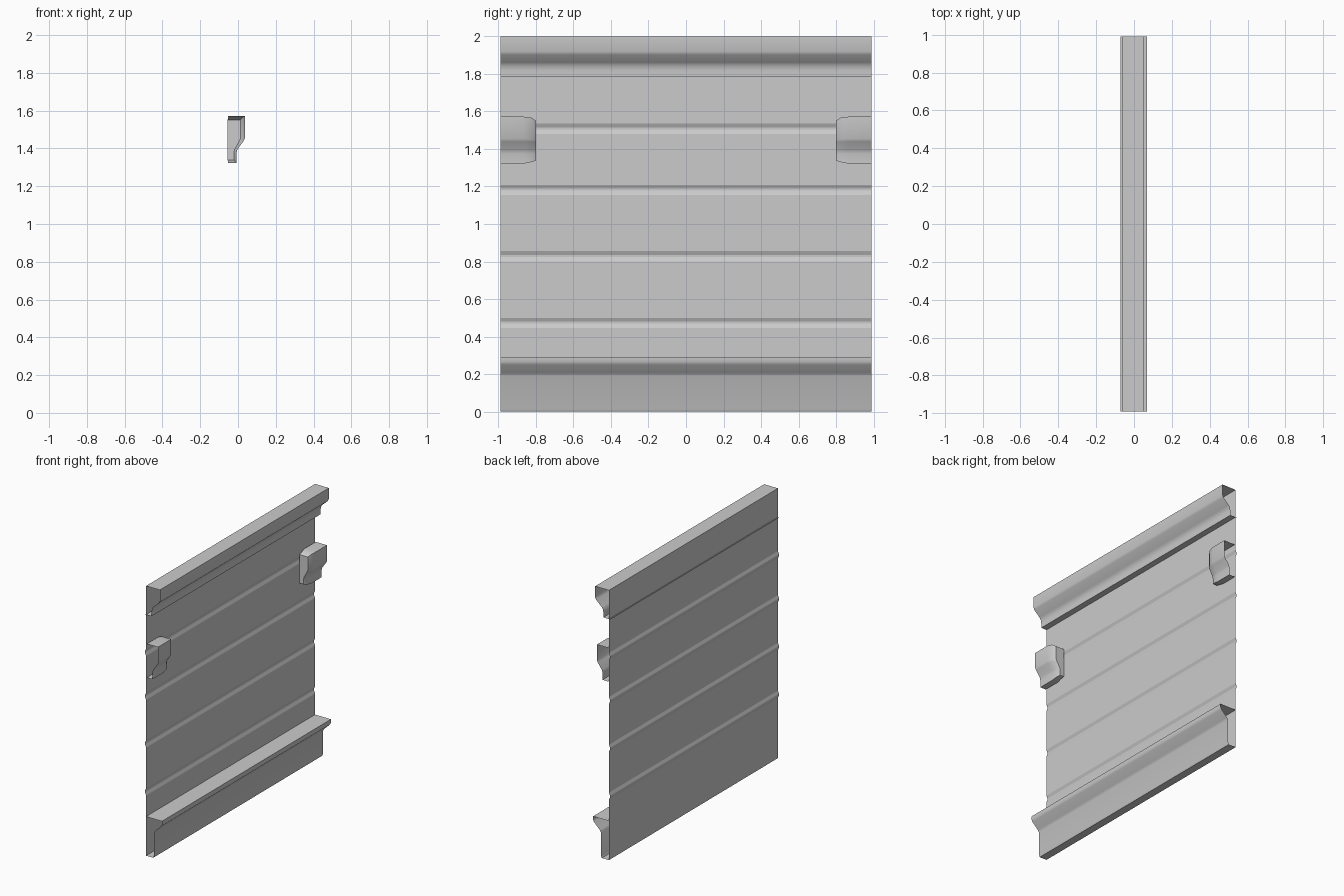
import bpy, math

if "Cube" in bpy.data.objects:
    bpy.data.objects.remove(bpy.data.objects["Cube"])

HALF = 0.99      # half length along y
PANEL_X = -0.061


def loft(name, sections, cap_last=False, angle=35):
    """Skin open (x, y, z) sections into a sheet, optionally closing the last one."""
    n = len(sections[0])
    verts = [p for s in sections for p in s]
    faces = []
    for k in range(len(sections) - 1):
        for i in range(n - 1):
            a, b = k * n + i, (k + 1) * n + i
            faces.append((a, a + 1, b + 1, b))
    if cap_last:
        faces.append(tuple(range((len(sections) - 1) * n, len(sections) * n)))
    mesh = bpy.data.meshes.new(name)
    mesh.from_pydata(verts, [], faces)
    obj = bpy.data.objects.new(name, mesh)
    bpy.context.collection.objects.link(obj)
    bpy.ops.object.select_all(action='DESELECT')
    obj.select_set(True)
    bpy.context.view_layer.objects.active = obj
    bpy.ops.object.shade_smooth_by_angle(angle=math.radians(angle))
    return obj


def extrude(name, profile, angle=35):
    """Sweep an (x, z) profile along the whole wall length."""
    return loft(name, [[(x, y, z) for x, z in profile] for y in (HALF, -HALF)], angle=angle)


# Wall sheet with four pressed grooves
profile = [(PANEL_X, 2.0)]
for z in (1.508, 1.182, 0.828, 0.473):
    profile += [(PANEL_X, z + 0.027), (-0.070, z + 0.006),
                (-0.070, z - 0.004), (PANEL_X, z - 0.027)]
profile.append((PANEL_X, 0.0))
extrude("wall_panel", profile, angle=20)

# Top moulding
extrude("top_rail", [(PANEL_X, 2.0), (0.052, 2.0), (0.052, 1.92), (0.045, 1.903),
                     (0.0, 1.862), (-0.012, 1.845), (-0.016, 1.82),
                     (-0.016, 1.787), (-0.070, 1.787)])

# Skirting with overhanging ledge
extrude("bottom_rail", [(PANEL_X, 0.29), (0.069, 0.29), (0.069, 0.265), (0.062, 0.25),
                        (0.015, 0.205), (0.005, 0.19), (0.003, 0.012),
                        (-0.003, 0.0), (PANEL_X, 0.0)])

# Hollow end brackets, open outward, tapering to a closed inner end
full = [(-0.055, 1.572), (0.037, 1.572), (0.037, 1.455), (0.030, 1.44),
        (-0.003, 1.395), (-0.008, 1.375), (-0.008, 1.322), (-0.055, 1.322)]
small = [(-0.055, 1.55), (0.012, 1.55), (0.012, 1.45), (0.006, 1.437),
         (-0.018, 1.395), (-0.022, 1.375), (-0.022, 1.338), (-0.055, 1.338)]
middle = [((a + c) / 2 + 0.004, (b + d) / 2 + (0.006 if b > 1.5 else 0))
          for (a, b), (c, d) in zip(full, small)]
for side, label in ((1, "rear"), (-1, "front")):
    steps = ((0.99, full), (0.865, full), (0.825, middle), (0.80, small))
    loft("bracket_" + label,
         [[(max(x, PANEL_X), side * y, z) for x, z in prof] for y, prof in steps],
         cap_last=True, angle=32)
